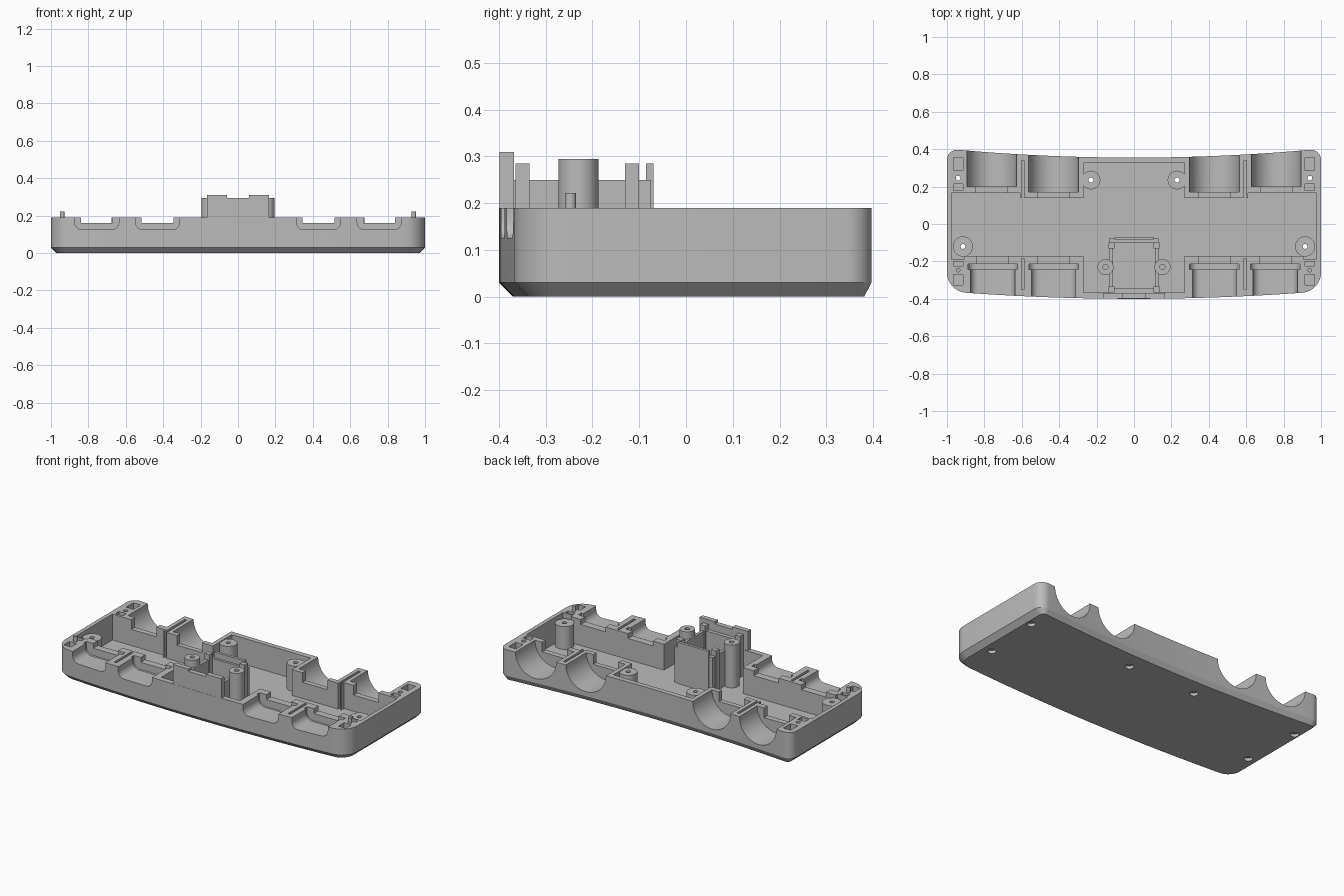
import bpy, bmesh, math
from mathutils import Matrix

if "Cube" in bpy.data.objects:
    bpy.data.objects.remove(bpy.data.objects["Cube"], do_unlink=True)

FLOOR, RIM = 0.03, 0.19
grey = bpy.data.materials.new("plain grey")
grey.use_nodes = True
colour = (0.5, 0.5, 0.5, 1)
grey.diffuse_color = colour
grey.node_tree.nodes["Principled BSDF"].inputs["Base Color"].default_value = colour


def make(name, bm):
    bmesh.ops.recalc_face_normals(bm, faces=bm.faces[:])
    mesh = bpy.data.meshes.new(name)
    bm.to_mesh(mesh)
    bm.free()
    mesh.materials.append(grey)
    ob = bpy.data.objects.new(name, mesh)
    bpy.context.collection.objects.link(ob)
    return ob


def box(name, xs, ys, zs):
    bm = bmesh.new()
    bmesh.ops.create_cube(bm, size=1)
    for v in bm.verts:
        v.co = [(min(r) if c < 0 else max(r)) for c, r in zip(v.co, (xs, ys, zs))]
    return make(name, bm)


def cylinder(name, x, y, r, z0, z1, along_y=False):
    # Upright by default; along_y lays it down with x, z centre and y range z0..z1
    bm = bmesh.new()
    m = Matrix.Translation((x, y, (z0 + z1) / 2))
    if along_y:
        m = Matrix.Translation((x, (z0 + z1) / 2, y)) @ Matrix.Rotation(math.pi / 2, 4, 'X')
    bmesh.ops.create_cone(bm, cap_ends=True, segments=48 if along_y else 32,
                          radius1=r, radius2=r, depth=z1 - z0, matrix=m)
    return make(name, bm)


def trough(x, half, bottom, y0, y1):
    # Channel with rounded lower corners
    ob = box("trough_cutter", (x - half, x + half), (y0, y1), (bottom, 0.4))
    bm = bmesh.new()
    bm.from_mesh(ob.data)
    low = [e for e in bm.edges if all(v.co.z < bottom + 0.001 for v in e.verts)
           and abs(e.verts[0].co.x - e.verts[1].co.x) < 0.001]
    bmesh.ops.bevel(bm, geom=low, offset=0.04, segments=6, profile=0.5, affect='EDGES')
    bm.to_mesh(ob.data)
    bm.free()
    return ob


def cut(ob, cutter, operation='DIFFERENCE', keep=False):
    mod = ob.modifiers.new("cut", 'BOOLEAN')
    mod.operation, mod.solver, mod.object = operation, 'EXACT', cutter
    bpy.context.view_layer.objects.active = ob
    bpy.ops.object.modifier_apply(modifier=mod.name)
    if not keep:
        bpy.data.objects.remove(cutter, do_unlink=True)


def front_y(x):
    return -0.40 + 0.04 * x * x


def back_y(x):
    return 0.355 + 0.047 * x * x


# Tray body: bowed outline, rounded corners, chamfered underside
xs = [-1] + [-0.85 + 1.7 * i / 24 for i in range(25)] + [1]
outline = [(x, front_y(x)) for x in xs] + [(x, back_y(x)) for x in reversed(xs)]
bm = bmesh.new()
base = bm.faces.new([bm.verts.new((x, y, FLOOR)) for x, y in outline])
top = bmesh.ops.extrude_face_region(bm, geom=[base], use_keep_orig=True)["geom"]
for v in top:
    if isinstance(v, bmesh.types.BMVert):
        v.co.z = RIM
bmesh.ops.recalc_face_normals(bm, faces=bm.faces[:])
for sign, radius in ((-1, 0.1), (1, 0.06)):
    corner = [e for e in bm.edges if abs(e.verts[0].co.z - e.verts[1].co.z) > 0.1
              and all(abs(v.co.x) > 0.999 and v.co.y * sign > 0.3 for v in e.verts)]
    bmesh.ops.bevel(bm, geom=corner, offset=radius, segments=8, profile=0.5, affect='EDGES')
bm.normal_update()
under = [f for f in bm.faces if f.normal.z < -0.9]
bmesh.ops.inset_region(bm, faces=under, thickness=0.03, depth=0.03, use_even_offset=True)
for v in bm.verts:
    if v.co.z < 0.01:
        v.co.z = 0
        if v.co.y > 0.25:
            v.co.y += 0.014
tray = make("tray", bm)

# Cavity between the rows of sockets
UP = (FLOOR, 0.4)
cut(tray, box("cutter", (-0.975, 0.975), (-0.17, 0.14), UP))
cut(tray, box("cutter", (-0.27, 0.27), (-0.365, 0.325), UP))

for s in (-1, 1):
    # Side recesses and narrow slots between sockets
    cut(tray, box("cutter", (s * 0.61, s * 0.975), (-0.1, 0.165), UP))
    cut(tray, box("cutter", (s * 0.905, s * 0.975), (-0.19, 0), UP))
    cut(tray, box("cutter", (s * 0.587, s * 0.602), (0.1, 0.34), UP))
    cut(tray, box("cutter", (s * 0.587, s * 0.602), (-0.35, -0.185), UP))
    # Back sockets: half-round bore and a narrow opening to the cavity
    for x, end in ((0.76, 0.2), (0.43, 0.17)):
        cut(tray, cylinder("cutter", s * x, RIM, 0.133, end, 0.5, True))
        cut(tray, box("cutter", (s * x - 0.085, s * x + 0.085), (0.1, end + 0.03), (0.13, 0.4)))
    # Front sockets: trough, flange groove and a narrow opening
    for x in (0.755, 0.43):
        cut(tray, trough(s * x, 0.118, 0.125, -0.5, -0.225))
        cut(tray, trough(s * x, 0.132, 0.115, -0.243, -0.215))
        cut(tray, box("cutter", (s * x - 0.085, s * x + 0.085), (-0.23, -0.1), (0.16, 0.4)))
    # Corner pockets
    for ys in ((0.285, 0.355), (0.18, 0.215), (-0.325, -0.27), (-0.225, -0.2)):
        cut(tray, box("cutter", (s * 0.915, s * 0.965), ys, (0.08, 0.4)))

# Screw posts with through holes, countersunk below
for s, side in ((-1, "right"), (1, "left")):
    for label, x, y, r, height in (("back_post", 0.23, 0.235, 0.05, RIM - 0.004),
                                   ("front_post", 0.915, -0.12, 0.054, 0.17),
                                   ("corner", 0.94, 0.245, 0, 0)):
        if r:
            cut(tray, cylinder(label, s * x, y, r, 0.015, height), 'UNION')
        cut(tray, cylinder("cutter", s * x, y, 0.013, -0.1, 0.4))
        cut(tray, cylinder("cutter", s * x, y, 0.024, -0.1, 0.018))
    # Tall posts beside the central housing
    post = cylinder("tall_post_" + side, s * 0.152, -0.23, 0.043, 0.02, 0.295)
    cut(post, cylinder("cutter", s * 0.152, -0.23, 0.014, 0.12, 0.4))
    cut(post, box("cutter", (-0.11, 0.11), (-0.3, -0.1), (0, 0.4)))
    # Locating pin at the front corner
    cylinder("locating_pin_" + side, s * 0.94, -0.247, 0.012, 0.06, 0.222)
    # Housing corner columns
    for y0, end in ((-0.365, "front"), (-0.13, "back")):
        box(f"housing_column_{end}_{side}", (s * 0.103, s * 0.137), (y0, y0 + 0.03), (0.02, 0.285))

# Central housing: open box, back clip and notched front plate
housing = box("housing", (-0.13, 0.13), (-0.37, -0.075), (0.02, 0.25))
cut(housing, box("cutter", (-0.112, 0.112), (-0.345, -0.1), UP))
box("housing_clip", (-0.105, 0.105), (-0.086, -0.069), (0.02, 0.285))
plate = box("front_plate", (-0.165, 0.165), (-0.3985, -0.368), (0.06, 0.31))
cut(plate, box("cutter", (-0.06, 0.06), (-0.5, -0.3), (0.295, 0.4)))

# Smooth the round surfaces and keep the edges crisp
bpy.ops.object.select_all(action='DESELECT')
for ob in (o for o in bpy.data.objects if o.type == 'MESH' and grey.name in o.data.materials):
    ob.select_set(True)
    bpy.context.view_layer.objects.active = ob
bpy.ops.object.shade_smooth_by_angle(angle=math.radians(25))
